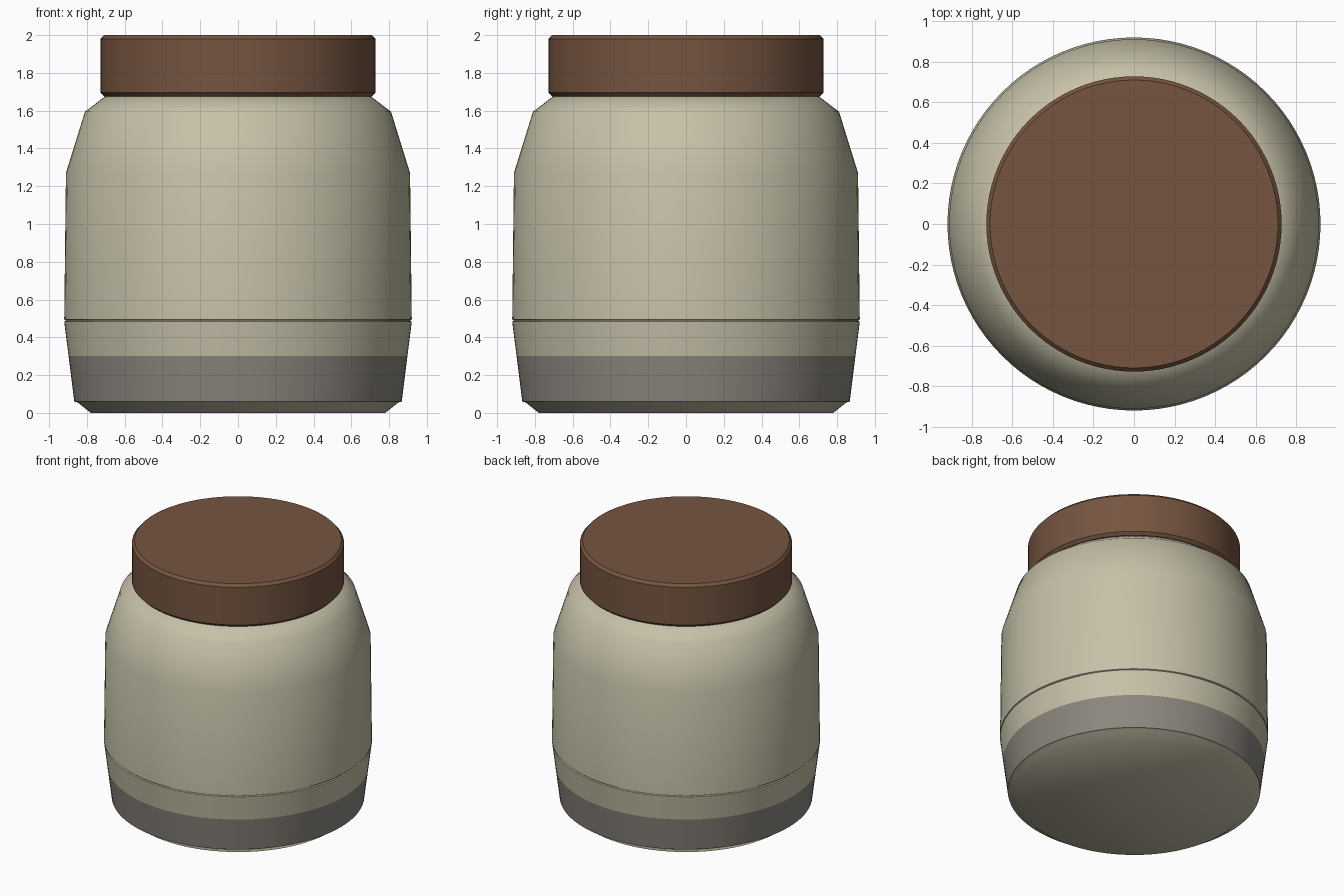
import bpy, bmesh, math

if "Cube" in bpy.data.objects:
    bpy.data.objects.remove(bpy.data.objects["Cube"])

SEGMENTS = 96


def material(name, rgb):
    m = bpy.data.materials.new(name)
    m.diffuse_color = (*rgb, 1.0)
    m.use_nodes = True
    m.node_tree.nodes["Principled BSDF"].inputs["Base Color"].default_value = m.diffuse_color
    return m


def lathe(name, profile, materials, angle, rule=None):
    """Spin an (r, z) profile around z and cap both ends."""
    bm = bmesh.new()
    rings = []
    for r, z in profile:
        rings.append([bm.verts.new((r * math.cos(2 * math.pi * i / SEGMENTS),
                                    r * math.sin(2 * math.pi * i / SEGMENTS), z))
                      for i in range(SEGMENTS)])
    for a, b in zip(rings, rings[1:]):
        for i in range(SEGMENTS):
            j = (i + 1) % SEGMENTS
            bm.faces.new((a[i], a[j], b[j], b[i]))
    bm.faces.new(rings[0][::-1])
    bm.faces.new(rings[-1])
    if rule:
        for f in bm.faces:
            f.material_index = rule(f.calc_center_median().z)
    mesh = bpy.data.meshes.new(name)
    bm.to_mesh(mesh)
    bm.free()
    for m in materials:
        mesh.materials.append(m)
    obj = bpy.data.objects.new(name, mesh)
    bpy.context.collection.objects.link(obj)
    bpy.ops.object.select_all(action='DESELECT')
    obj.select_set(True)
    bpy.context.view_layer.objects.active = obj
    bpy.ops.object.shade_smooth_by_angle(angle=math.radians(angle))
    return obj


cream = material("cream_glaze", (0.56, 0.53, 0.39))
grey = material("grey_band", (0.26, 0.24, 0.21))
brown = material("brown_lid", (0.18, 0.09, 0.052))

# Jar body with foot bevel, unglazed band, thin groove and shoulder
body = [(0.78, 0.0), (0.848, 0.055), (0.867, 0.06), (0.897, 0.30),
        (0.92, 0.483), (0.912, 0.487), (0.912, 0.491), (0.92, 0.495),
        (0.911, 1.27), (0.81, 1.595), (0.70, 1.678)]
lathe("jar_body", body, [cream, grey], 50,
      lambda z: 1 if 0.058 < z < 0.30 else 0)

# Lid with small chamfers
lid = [(0.708, 1.675), (0.728, 1.695), (0.728, 1.98), (0.71, 2.0)]
lathe("lid", lid, [brown], 30)
